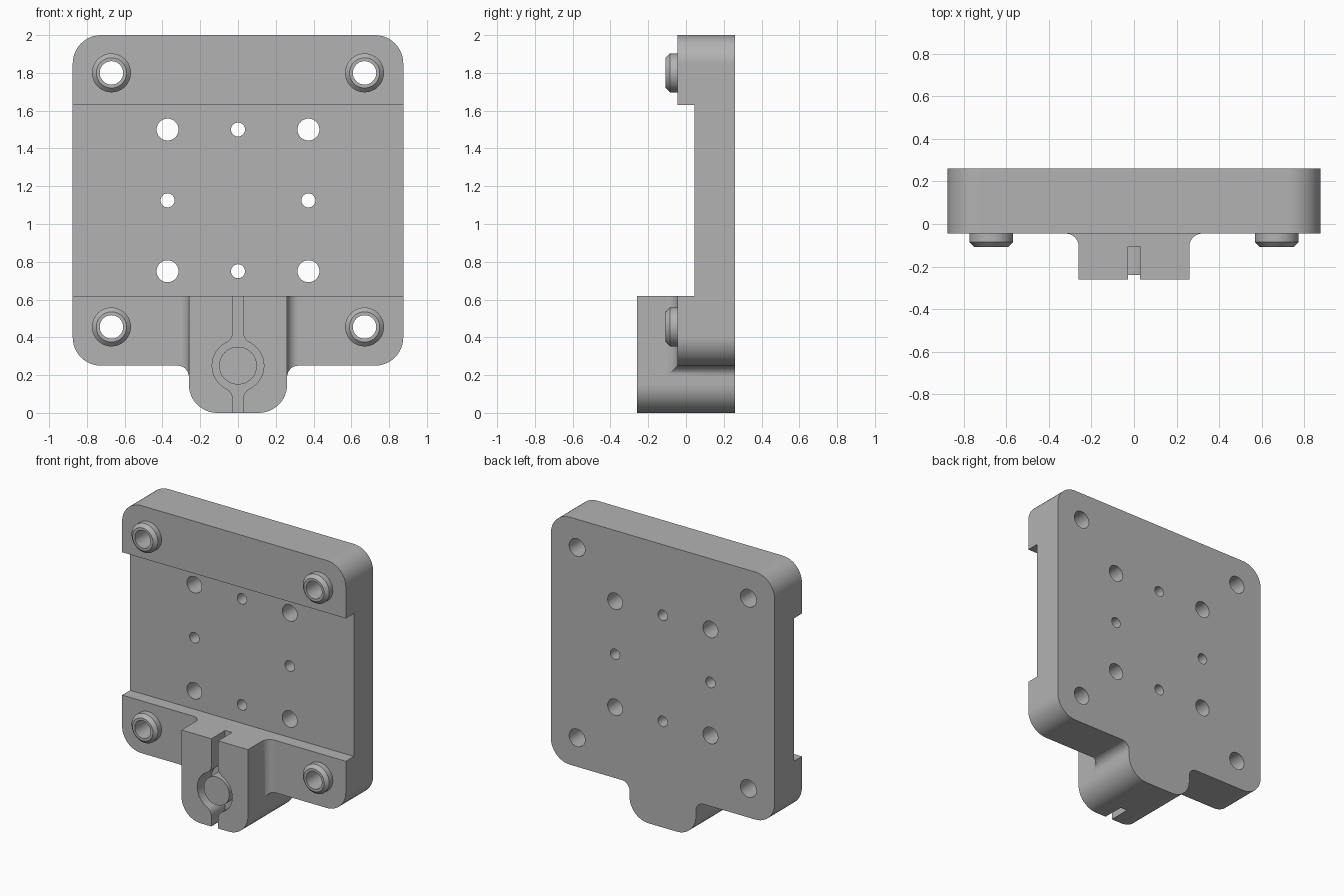
import bpy, bmesh
from math import sin, cos, pi, sqrt, atan2

if "Cube" in bpy.data.objects:
    bpy.data.objects.remove(bpy.data.objects["Cube"], do_unlink=True)

grey = bpy.data.materials.new("machined grey")
grey.use_nodes = True
grey.diffuse_color = (0.45, 0.45, 0.45, 1)
grey.node_tree.nodes["Principled BSDF"].inputs["Base Color"].default_value = grey.diffuse_color

BACK, FRONT, LUG_FRONT = 0.26, -0.045, -0.26
LUG_W, CLAMP_Z = 0.26, 0.25
SEG = 48


def arc(cx, cz, r, a0, a1, n=12):
    return [(cx + r * cos(a0 + (a1 - a0) * i / n), cz + r * sin(a0 + (a1 - a0) * i / n))
            for i in range(n + 1)]


def loft(name, rings, closed=False):
    """Skin equal-length rings of points; cap the ends unless closed."""
    bm = bmesh.new()
    rows = [[bm.verts.new(p) for p in ring] for ring in rings]
    n = len(rows[0])
    pairs = list(zip(rows, rows[1:])) + ([(rows[-1], rows[0])] if closed else [])
    for a, b in pairs:
        for i in range(n):
            j = (i + 1) % n
            bm.faces.new((a[i], a[j], b[j], b[i]))
    if not closed:
        bm.faces.new(rows[0])
        bm.faces.new(rows[-1])
    bmesh.ops.recalc_face_normals(bm, faces=bm.faces)
    mesh = bpy.data.meshes.new(name)
    bm.to_mesh(mesh)
    bm.free()
    mesh.materials.append(grey)
    ob = bpy.data.objects.new(name, mesh)
    bpy.context.collection.objects.link(ob)
    return ob


def prism(name, outline, y0, y1):
    return loft(name, [[(x, y, z) for x, z in outline] for y in (y0, y1)])


def circle(x, z, r):
    return arc(x, z, r, 0, 2 * pi, SEG)[:-1]


def combine(target, tool, operation):
    tool.hide_render = True
    bpy.context.view_layer.objects.active = target
    mod = target.modifiers.new("combine", 'BOOLEAN')
    mod.object, mod.operation, mod.solver = tool, operation, 'EXACT'
    bpy.ops.object.modifier_apply(modifier=mod.name)
    bpy.data.objects.remove(tool, do_unlink=True)


def smooth(ob):
    bpy.ops.object.select_all(action='DESELECT')
    ob.select_set(True)
    bpy.context.view_layer.objects.active = ob
    bpy.ops.object.shade_smooth_by_angle(angle=pi / 6)


# Plate with rounded corners
R, X = 0.15, 0.875 - 0.15
outline = (arc(X, 2 - R, R, 0, pi / 2) + arc(-X, 2 - R, R, pi / 2, pi)
           + arc(-X, 0.25 + R, R, pi, 1.5 * pi) + arc(X, 0.25 + R, R, 1.5 * pi, 2 * pi))
plate = prism("mounting_plate", outline, FRONT, BACK)

# Clamp lug, rounded at the bottom
lx = LUG_W - R
lug = prism("clamp_lug", [(LUG_W, 0.7), (-LUG_W, 0.7)] + arc(-lx, R, R, pi, 1.5 * pi)
            + arc(lx, R, R, 1.5 * pi, 2 * pi), LUG_FRONT, BACK)
combine(plate, lug, 'UNION')

# Fillet running round the lug, mitred at the plate's lower front edge
F = 0.06
half = [(LUG_W + F * (1 - cos(a)), F * (1 - sin(a)))
        for a in [i * pi / 2 / 12.5 for i in range(13)]]
stations = [(-x, h) for x, h in reversed(half)] + half
rings = [[(x, FRONT - h, 0.25 - h), (x, BACK, 0.25 - h), (x, BACK, 0.7), (x, FRONT - h, 0.7)]
         for x, h in stations]
combine(plate, loft("lug_fillet", rings), 'UNION')

# Wide channel across the front
combine(plate, prism("channel", [(-1, 0.62), (1, 0.62), (1, 1.63), (-1, 1.63)], -0.5, 0.045),
        'DIFFERENCE')

# Clamp slot flaring into a round groove
S, RING, FL = 0.027, 0.137, 0.06
dz = sqrt((RING + FL) ** 2 - (S + FL) ** 2)
a = atan2(dz, S + FL)
quarter = [(S, 0.6)] + arc(S + FL, dz, FL, pi, pi + a, 8) + arc(0, 0, RING, a, 0, 8)[1:]
right = quarter + [(x, -z) for x, z in quarter[-2::-1]]
slot = right + [(-x, z) for x, z in reversed(right)]
combine(plate, prism("slot", [(x, z + CLAMP_Z) for x, z in slot], -0.4, -0.105), 'DIFFERENCE')

# Through holes
corners = [(x, z) for x in (-0.67, 0.67) for z in (0.455, 1.8)]
holes = [(x, z, 0.062) for x, z in corners]
holes += [(x, z, 0.058) for x in (-0.373, 0.373) for z in (0.75, 1.5)]
holes += [(0, 0.75, 0.037), (0, 1.5, 0.037), (-0.373, 1.125, 0.037), (0.373, 1.125, 0.037)]
for x, z, r in holes:
    combine(plate, prism("hole", circle(x, z, r), -0.5, 0.5), 'DIFFERENCE')
smooth(plate)
weighted = plate.modifiers.new("weighted", 'WEIGHTED_NORMAL')
weighted.keep_sharp = True

# Chamfered bosses round the corner holes
section = [(0.103, FRONT), (0.103, -0.085), (0.08, -0.108), (0.062, -0.108), (0.062, FRONT)]
for i, (x, z) in enumerate(corners):
    smooth(loft(f"corner_boss_{i + 1}",
                [[(px, y, pz) for px, pz in circle(x, z, r)] for r, y in section], closed=True))

# Round core inside the clamp groove
smooth(prism("clamp_core", circle(0, CLAMP_Z, 0.1), -0.24, -0.1))
